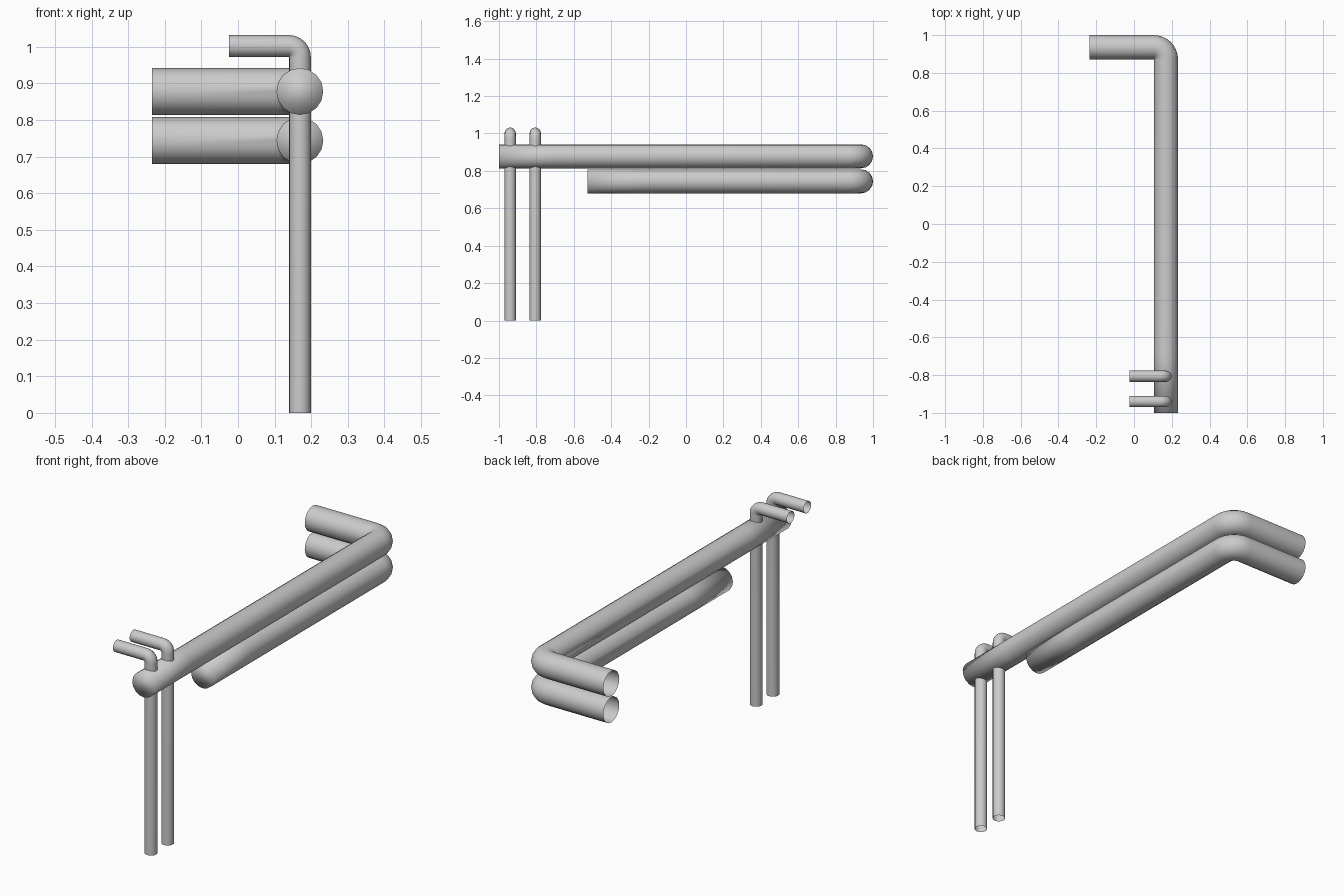
import bpy, bmesh, math
from mathutils import Vector

if "Cube" in bpy.data.objects:
    bpy.data.objects.remove(bpy.data.objects["Cube"])

SIDES, BEND = 16, 8


def bent_tube(name, start, corner, end, r, capped=False):
    """Tube along start-corner-end with a tight bend whose inner edge is the pivot."""
    start, corner, end = Vector(start), Vector(corner), Vector(end)
    u = (corner - start).normalized()
    v = (end - corner).normalized()
    w = u.cross(v)
    pivot = corner + (v - u) * r

    # (centre, outward direction) of every cross-section
    sections = [(start, -v)]
    if capped:
        sections.append((start + u * 0.3, -v))
    for i in range(BEND + 1):
        a = math.pi / 2 * i / BEND
        n = u * math.sin(a) - v * math.cos(a)
        sections.append((pivot + n * r, n))
    sections.append((end, u))

    bm = bmesh.new()
    rings = []
    for p, n in sections:
        ring = []
        for j in range(SIDES):
            t = 2 * math.pi * j / SIDES
            ring.append(bm.verts.new(p + (n * math.cos(t) + w * math.sin(t)) * r))
        rings.append(ring)
    for a, b in zip(rings, rings[1:]):
        for j in range(SIDES):
            k = (j + 1) % SIDES
            bm.faces.new((a[j], b[j], b[k], a[k]))
    if capped:
        bm.faces.new(rings[0])
    # join the coincident points at the inside of the bend
    bmesh.ops.remove_doubles(bm, verts=bm.verts[:], dist=1e-5)
    for f in bm.faces:
        f.smooth = True

    mesh = bpy.data.meshes.new(name)
    bm.to_mesh(mesh)
    bm.free()
    obj = bpy.data.objects.new(name, mesh)
    bpy.context.collection.objects.link(obj)
    return obj


X = 0.169

# Two large horizontal pipes: closed at the front, turning left at the back
for name, y0, z in (("upper_pipe", -1.0, 0.878), ("lower_pipe", -0.527, 0.744)):
    bent_tube(name, (X, y0, z), (X, 0.936, z), (-0.235, 0.936, z), 0.064, capped=True)

# Two thin upright pipes: rising from the floor, turning left at the top
for name, y in (("front_riser", -0.94), ("rear_riser", -0.806)):
    bent_tube(name, (X, y, 0), (X, y, 1.002), (-0.025, y, 1.002), 0.03)
